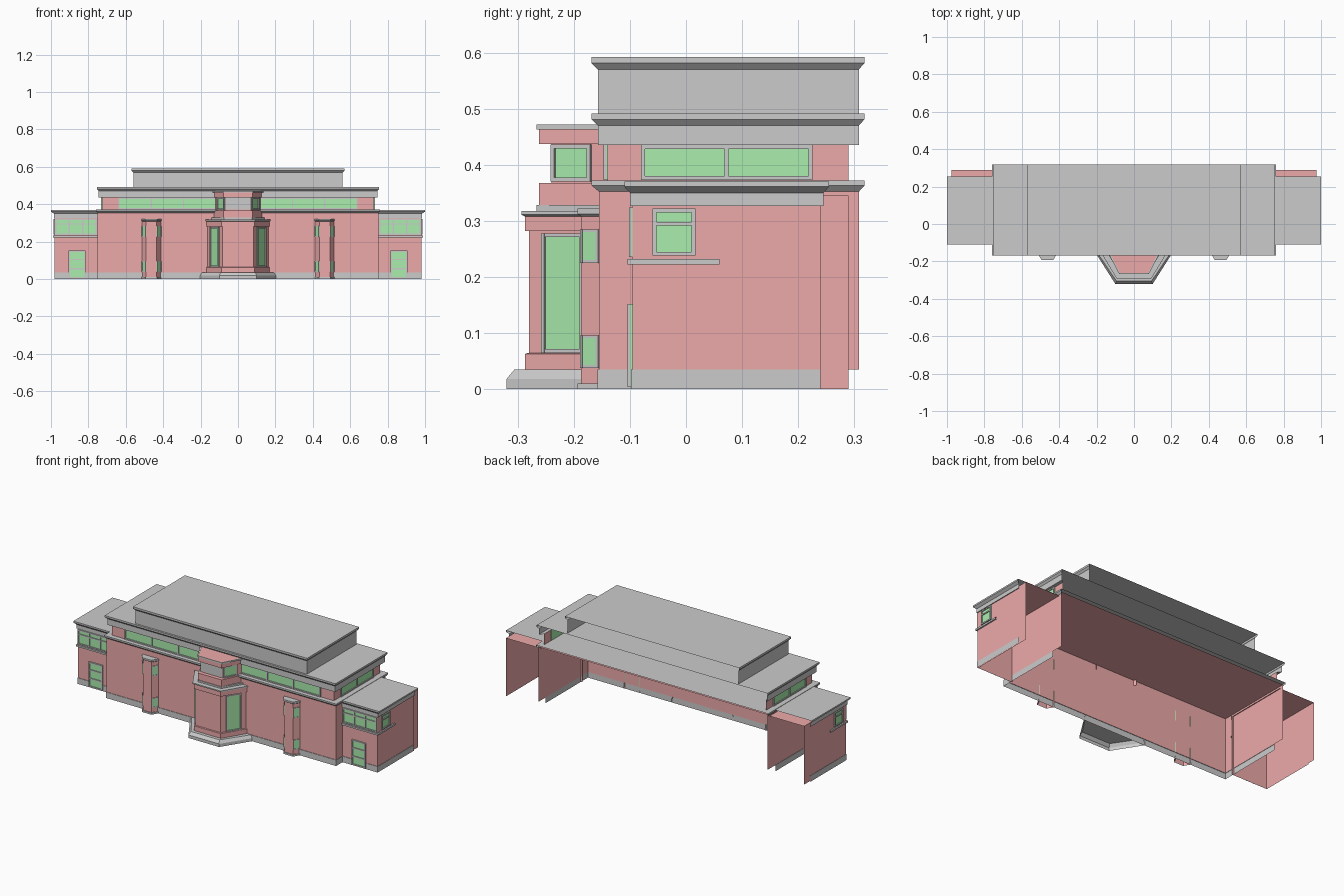
import bpy, bmesh
from mathutils import Vector

if "Cube" in bpy.data.objects:
    bpy.data.objects.remove(bpy.data.objects["Cube"])


def mat(name, col):
    m = bpy.data.materials.new(name)
    m.diffuse_color = (*col, 1)
    m.use_nodes = True
    m.node_tree.nodes["Principled BSDF"].inputs["Base Color"].default_value = m.diffuse_color
    return m


PINK = mat("pink_wall", (0.85, 0.40, 0.40))
GREEN = mat("green_glass", (0.40, 0.85, 0.42))
GREY = None


def finish(name, bm, material, mirror):
    me = bpy.data.meshes.new(name)
    bm.to_mesh(me)
    bm.free()
    ob = bpy.data.objects.new(name, me)
    bpy.context.collection.objects.link(ob)
    if material:
        me.materials.append(material)
    if mirror:
        ob.modifiers.new("mirror", 'MIRROR').use_axis[0] = True
    return ob


def loft(name, levels, material=GREY, cap=None, mirror=False):
    """Sheet wall through (path, z) levels; cap = extra corner points closing the top."""
    bm = bmesh.new()
    rows = [[bm.verts.new((x, y, z)) for x, y in path] for path, z in levels]
    for lo, hi in zip(rows, rows[1:]):
        for i in range(len(lo) - 1):
            bm.faces.new((lo[i], lo[i + 1], hi[i + 1], hi[i]))
    if cap is not None:
        z = levels[-1][1]
        bm.faces.new(rows[-1] + [bm.verts.new((x, y, z)) for x, y in cap])
    return finish(name, bm, material, mirror)


def window(name, a, b, z0, z1, cols=1, splits=(), f=0.007, depth=0.007, mirror=True):
    """Glass pane with grey frame on the wall from a to b (outside is on the right)."""
    a, b = Vector((*a, 0)), Vector((*b, 0))
    length = (b - a).length
    d = (b - a) / length
    n = Vector((d.y, -d.x, 0))

    def box(bm, s0, s1, h0, h1, out):
        v = []
        for h in (h0, h1):
            for s, o in ((s0, out), (s1, out), (s1, -0.002), (s0, -0.002)):
                v.append(bm.verts.new(a + d * s + n * o + Vector((0, 0, h))))
        for q in ((0, 1, 5, 4), (1, 2, 6, 5), (2, 3, 7, 6), (3, 0, 4, 7), (4, 5, 6, 7), (3, 2, 1, 0)):
            bm.faces.new([v[i] for i in q])

    bm = bmesh.new()
    box(bm, 0, length, z0, z1, 0.002)
    finish(name + "_glass", bm, GREEN, mirror)
    bm = bmesh.new()
    for k in range(cols + 1):
        c = f / 2 + (length - f) * k / cols
        box(bm, c - f / 2, c + f / 2, z0, z1, depth)
    for c in (z0 + f / 2, z1 - f / 2, *splits):
        box(bm, 0, length, c - f / 2, c + f / 2, depth - 0.0005)
    finish(name + "_frame", bm, GREY, mirror)


def u(x, yf, yb):
    return [(-x, yb), (-x, yf), (x, yf), (x, yb)]


def wing(x, yf, yb):
    return [(0.745, yf), (x, yf), (x, yb)]


def bay(wall, front, yf, cx=0, yw=-0.155):
    return [(cx - wall, yw), (cx - front, yf), (cx + front, yf), (cx + wall, yw)]


# Main hall, open at the back
main = u(0.75, -0.155, 0.308)
loft("main_walls", [(main, 0.035), (main, 0.36)], PINK, [])
base = u(0.752, -0.158, 0.24)
loft("main_plinth", [(base, 0), (base, 0.035), (u(0.75, -0.155, 0.24), 0.035)])
edge = u(0.76, -0.168, 0.318)
loft("main_cornice", [(main, 0.352), (edge, 0.363), (edge, 0.372)], GREY, [])

# Clerestory and its roof
cl = u(0.725, -0.14, 0.29)
loft("clerestory_walls", [(cl, 0.37), (cl, 0.436)], PINK)
window("clerestory_front", (0.115, -0.14), (0.64, -0.14), 0.373, 0.435, 3)
window("clerestory_side", (0.725, -0.08), (0.725, 0.225), 0.373, 0.435, 2)
slab, lip = u(0.745, -0.157, 0.308), u(0.755, -0.168, 0.318)
loft("middle_roof", [(cl, 0.435), (slab, 0.435), (slab, 0.47), (lip, 0.481), (lip, 0.491)], GREY, [])

# Top storey
box_, lip = u(0.56, -0.157, 0.308), u(0.57, -0.168, 0.318)
loft("top_roof", [(box_, 0.491), (box_, 0.57), (lip, 0.581), (lip, 0.592)], GREY, [])

# Side wings
w = wing(0.98, -0.095, 0.24)
loft("wing_walls", [(w, 0.0), (w, 0.33)], PINK, mirror=True)
w2 = wing(0.975, -0.09, 0.29)
loft("wing_inner_shell", [(w2, 0.0), (w2, 0.345)], PINK, [(0.745, 0.29)], mirror=True)
p = wing(0.982, -0.098, 0.24)
loft("wing_plinth", [(p, 0), (p, 0.035), (w, 0.035)], mirror=True)
f, e = wing(0.985, -0.10, 0.245), wing(1.0, -0.11, 0.255)
loft("wing_roof", [(w, 0.327), (f, 0.327), (f, 0.35), (e, 0.361), (e, 0.37)], GREY,
     [(0.745, 0.255)], mirror=True)
s, t = wing(0.988, -0.104, 0.06), wing(0.98, -0.095, 0.06)
loft("wing_ledge", [(t, 0.222), (s, 0.222), (s, 0.232), (t, 0.232)], mirror=True)
window("wing_front_window", (0.755, -0.095), (0.978, -0.095), 0.236, 0.324, 3, (0.295,))
window("wing_side_window", (0.98, -0.06), (0.98, 0.017), 0.238, 0.322, 1, (0.295,))
window("wing_door", (0.815, -0.097), (0.905, -0.097), 0.004, 0.152, 1, (0.055, 0.105))

# Central bay: step, body, caps and lantern
loft("bay_step", [(bay(0.205, 0.1, -0.32), 0), (bay(0.205, 0.1, -0.32), 0.018),
                  (bay(0.195, 0.093, -0.306), 0.035)], GREY, [])
body, wide = bay(0.162, 0.083, -0.28), bay(0.168, 0.088, -0.287)
loft("bay_body", [(wide, 0.035), (wide, 0.063), (body, 0.065), (body, 0.282),
                  (wide, 0.282), (wide, 0.31)], PINK)
cap = bay(0.175, 0.092, -0.293)
loft("bay_cap", [(wide, 0.308), (cap, 0.311), (cap, 0.318)], GREY, [])
cap = bay(0.142, 0.075, -0.266)
loft("bay_upper_step", [(cap, 0.318), (cap, 0.328)], GREY, [])
lan, band = bay(0.125, 0.07, -0.24, yw=-0.14), bay(0.135, 0.077, -0.262, yw=-0.14)
loft("lantern_base", [(band, 0.328), (band, 0.368)], PINK, [])
loft("lantern_core", [(lan, 0.368), (lan, 0.437)], PINK)
loft("lantern_band", [(lan, 0.437), (band, 0.437), (band, 0.463)], PINK)
cap = bay(0.138, 0.08, -0.266)
loft("lantern_cap", [(band, 0.463), (cap, 0.463), (cap, 0.472), (band, 0.472)])
loft("lantern_roof", [(band, 0.463), (band, 0.4715)], PINK, [])


def along(path, t0, t1):
    a, b = Vector(path[2]), Vector(path[3])
    return a.lerp(b, t0), a.lerp(b, t1)


window("bay_side_window", *along(body, 0.2, 0.8), 0.065, 0.278)
window("lantern_side_window", *along(lan, 0.02, 0.72), 0.37, 0.436)
front = [(-0.07, -0.244), (0.07, -0.244)]
loft("lantern_front_panel", [(front, 0.372), (front, 0.435)])

# Small window bays either side of the centre
CX = 0.463
b0, b1 = bay(0.05, 0.028, -0.187, CX), bay(0.054, 0.031, -0.193, CX)
loft("small_bay_foot", [(b1, 0), (b1, 0.01), (b0, 0.01)], mirror=True)
loft("small_bay_body", [(b0, 0.0), (b0, 0.312)], PINK, mirror=True)
loft("small_bay_cap", [(b0, 0.308), (b1, 0.312), (b1, 0.322)], GREY, [], mirror=True)
for z0, z1, level in ((0.038, 0.096, "lower"), (0.225, 0.285, "upper")):
    for k, side in ((2, "outer"), (0, "inner")):
        window(f"small_bay_{level}_{side}", b0[k], b0[k + 1], z0, z1, f=0.005, depth=0.004)
